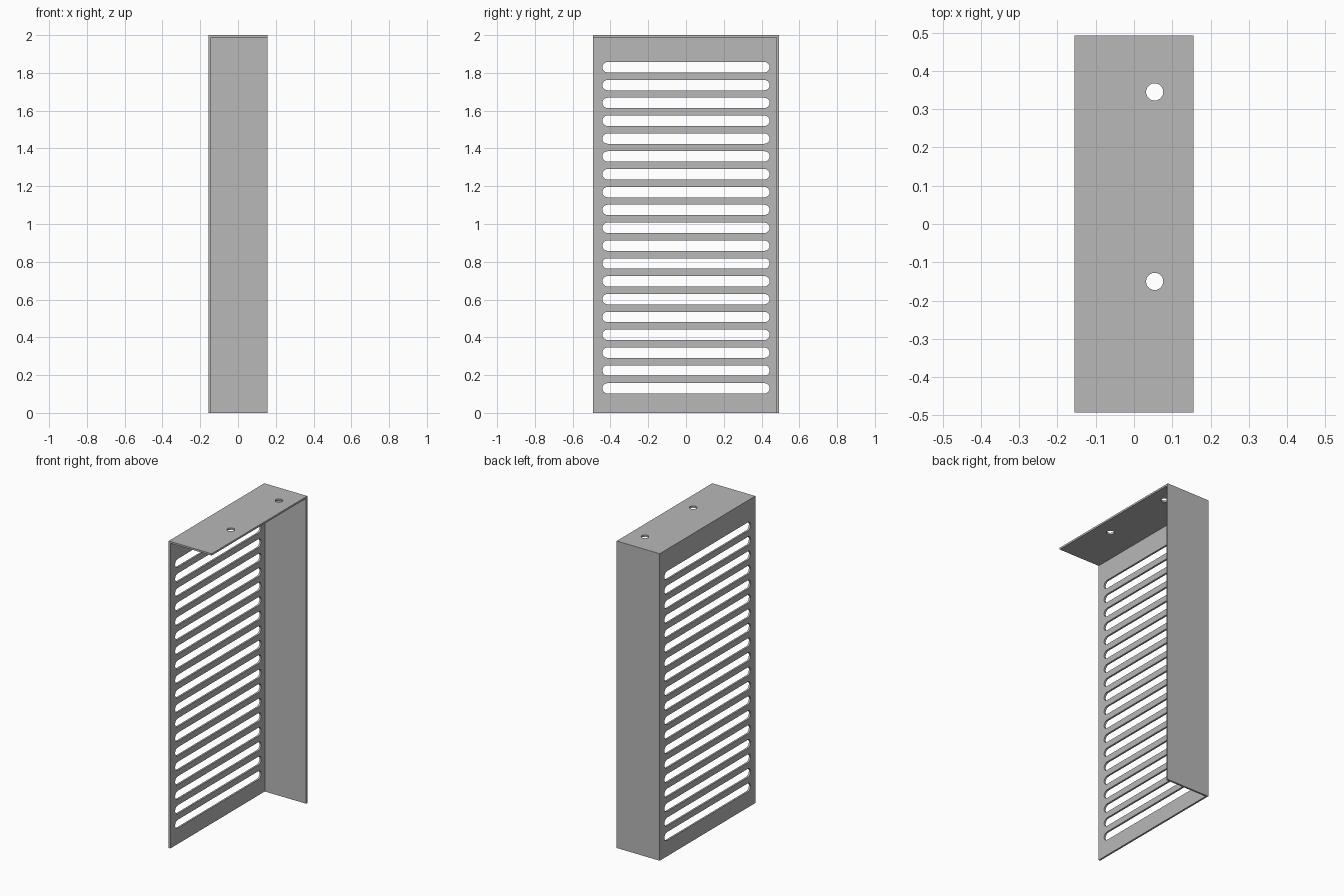
import bpy
import bmesh
from math import pi, sin, cos

cube = bpy.data.objects.get("Cube")
if cube:
    bpy.data.objects.remove(cube, do_unlink=True)

W, D, H, T = 0.31, 0.984, 2.0, 0.012   # width, depth, height, sheet thickness

steel = bpy.data.materials.new("grey steel")
steel.use_nodes = True
colour = (0.48, 0.48, 0.48, 1)
steel.diffuse_color = colour
steel.node_tree.nodes["Principled BSDF"].inputs["Base Color"].default_value = colour


def rectangle(x0, x1, y0, y1):
    return [(x0, y0), (x1, y0), (x1, y1), (x0, y1)]


def slot(cx, cy, half_length, radius, steps=12):
    """Rounded slot outline; a zero straight part gives a circle."""
    points = []
    for side in (1, -1):
        for i in range(steps + 1):
            a = -pi / 2 + pi * i / steps
            points.append((cx + side * (half_length - radius + radius * cos(a)),
                           cy + side * radius * sin(a)))
    if half_length == radius:
        points = points[:steps] + points[steps + 1:-1]
    return points


def sheet(name, outlines, location, rotation):
    """Flat plate from an outer outline and hole outlines."""
    curve = bpy.data.curves.new(name, 'CURVE')
    curve.dimensions = '2D'
    curve.fill_mode = 'BOTH'
    curve.extrude = T / 2
    for outline in outlines:
        spline = curve.splines.new('POLY')
        spline.points.add(len(outline) - 1)
        for point, (x, y) in zip(spline.points, outline):
            point.co = (x, y, 0, 1)
        spline.use_cyclic_u = True
    obj = bpy.data.objects.new(name, curve)
    bpy.context.collection.objects.link(obj)
    obj.location, obj.rotation_euler = location, rotation
    bpy.ops.object.select_all(action='DESELECT')
    obj.select_set(True)
    bpy.context.view_layer.objects.active = obj
    bpy.ops.object.convert(target='MESH')
    obj = bpy.context.view_layer.objects.active
    bm = bmesh.new()
    bm.from_mesh(obj.data)
    bmesh.ops.remove_doubles(bm, verts=bm.verts, dist=0.0001)
    bmesh.ops.recalc_face_normals(bm, faces=bm.faces)
    bm.to_mesh(obj.data)
    bm.free()
    obj.data.materials.clear()
    obj.data.materials.append(steel)
    bpy.ops.object.shade_smooth_by_angle(angle=pi / 6)
    return obj


# Side panel with evenly spaced vent slots
vents = [slot(0, 0.13 + i * 1.7 / 18, 0.4425, 0.0275) for i in range(19)]
sheet("slotted_side_panel", [rectangle(-D / 2, D / 2, 0, H - T)] + vents,
      (-W / 2 + T / 2, 0, 0), (pi / 2, 0, pi / 2))

# Plain back wall
sheet("back_wall", [rectangle(-W / 2 + T, W / 2, 0, H - T)],
      (0, D / 2 - T / 2, 0), (pi / 2, 0, 0))

# Top flange with two mounting holes
holes = [slot(0.054, y, 0.0225, 0.0225) for y in (0.345, -0.15)]
sheet("top_flange", [rectangle(-W / 2, W / 2, -D / 2, D / 2)] + holes,
      (0, 0, H - T / 2), (0, 0, 0))
